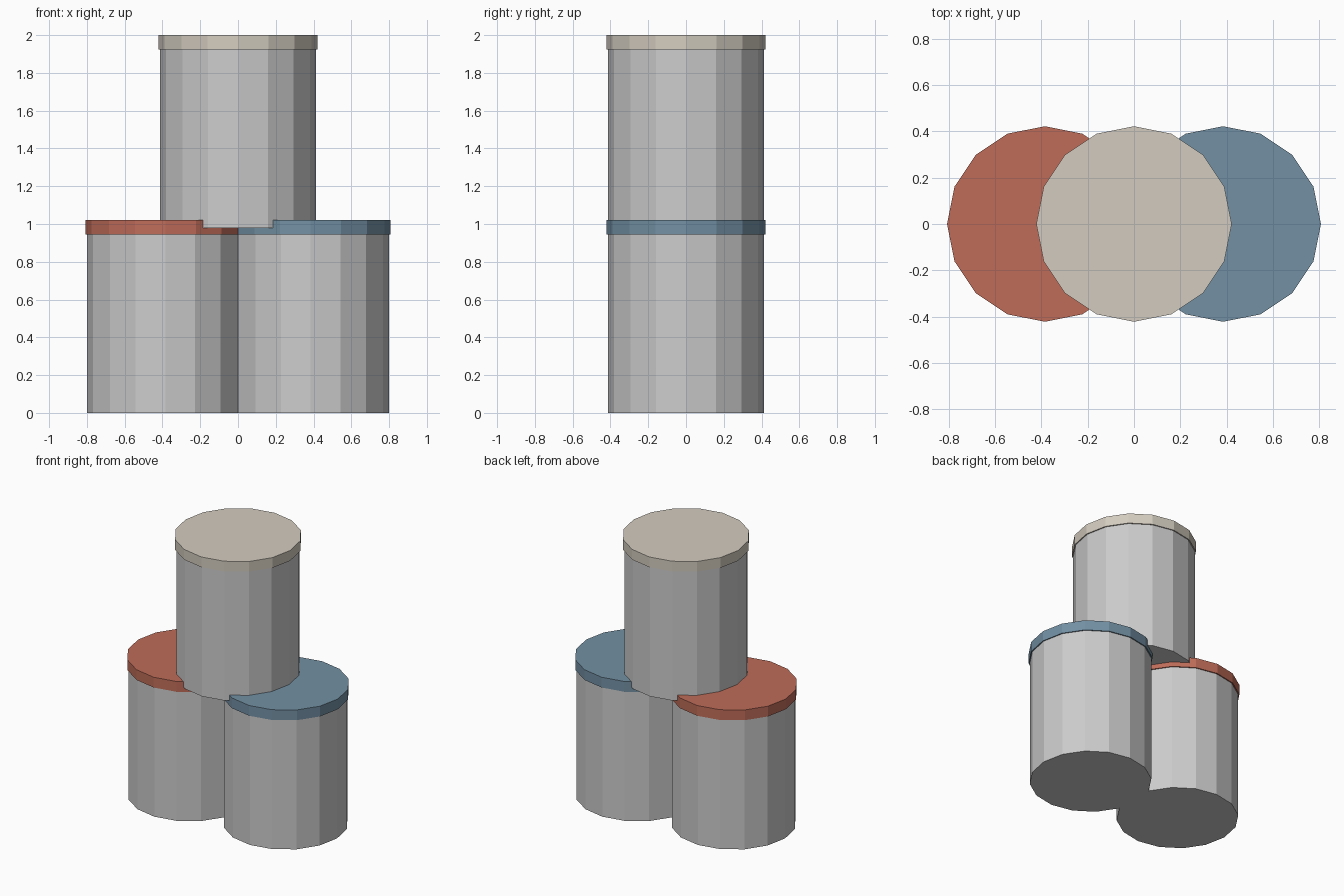
import bpy

if "Cube" in bpy.data.objects:
    bpy.data.objects.remove(bpy.data.objects["Cube"])

SIDES = 16
BODY_R, LID_R = 0.414, 0.422
HEIGHT, LID_H = 1.02, 0.075


def drum(name, radius, x, z0, z1):
    bpy.ops.mesh.primitive_cylinder_add(vertices=SIDES, radius=radius, depth=z1 - z0,
                                        location=(x, 0, (z0 + z1) / 2))
    obj = bpy.context.object
    obj.name = name
    return obj


def can(name, x, base, color):
    # grey body, closed by a slightly wider coloured lid
    drum(name + "_body", BODY_R, x, base, base + HEIGHT - LID_H)
    lid = drum(name + "_lid", LID_R, x, base + HEIGHT - LID_H, base + HEIGHT)
    mat = bpy.data.materials.new(name + "_lid_paint")
    mat.diffuse_color = (*color, 1)
    mat.use_nodes = True
    mat.node_tree.nodes["Principled BSDF"].inputs["Base Color"].default_value = mat.diffuse_color
    lid.data.materials.append(mat)


# two cans side by side, one stacked on top and slightly sunk in
can("left_can", -0.385, 0, (0.52, 0.15, 0.10))
can("right_can", 0.385, 0, (0.17, 0.28, 0.37))
can("top_can", 0, 2 - HEIGHT, (0.65, 0.60, 0.52))
